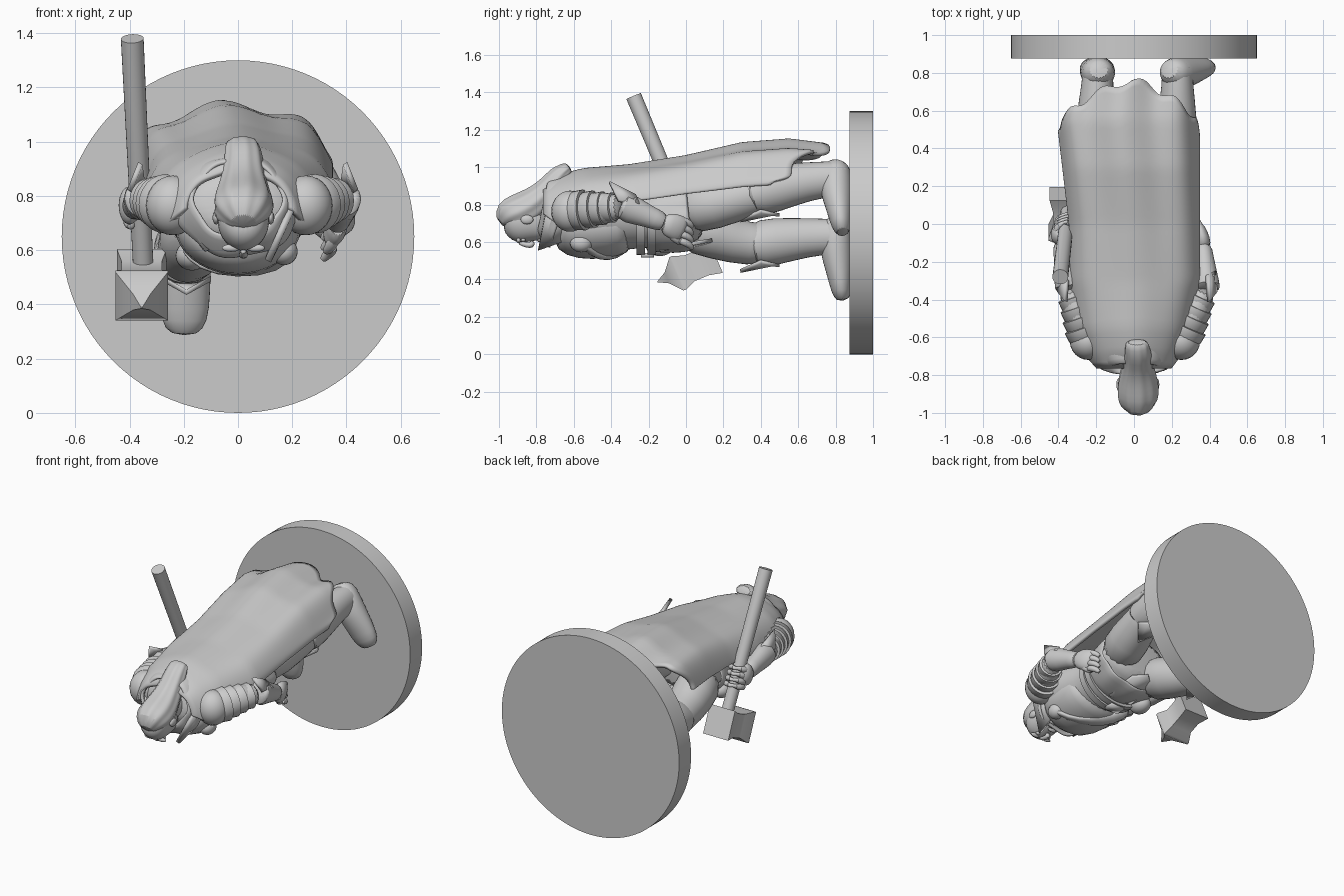
import bpy, bmesh, math
from mathutils import Vector, Matrix


def finish(name, bm, sub=0, angle=50, solid=0):
    bmesh.ops.recalc_face_normals(bm, faces=bm.faces)
    me = bpy.data.meshes.new(name)
    bm.to_mesh(me)
    bm.free()
    ob = bpy.data.objects.new(name, me)
    bpy.context.collection.objects.link(ob)
    if solid:
        m = ob.modifiers.new("thickness", 'SOLIDIFY')
        m.thickness, m.offset = solid, 0
    if sub:
        m = ob.modifiers.new("smooth", 'SUBSURF')
        m.levels = m.render_levels = sub
    bpy.ops.object.select_all(action='DESELECT')
    bpy.context.view_layer.objects.active = ob
    ob.select_set(True)
    bpy.ops.object.shade_smooth_by_angle(angle=math.radians(angle))
    return ob


def tube(name, pts, n=16, sub=1, phase=0, caps=True, solid=0, fold=None):
    """Loft of elliptical rings; each point is x, y, z, radius_x, radius_other."""
    bm = bmesh.new()
    P = [Vector(p[:3]) for p in pts]
    rings = []
    for i, p in enumerate(pts):
        t = (P[min(i + 1, len(P) - 1)] - P[max(i - 1, 0)]).normalized()
        ref = Vector((1, 0, 0)) if abs(t.x) < 0.9 else Vector((0, 0, 1))
        u = (ref - t * ref.dot(t)).normalized()
        v = t.cross(u)
        ring = []
        for k in range(n):
            a = math.tau * k / n + phase
            s = 1 + (fold(a, i) if fold else 0)
            ring.append(bm.verts.new(P[i] + s * (u * p[3] * math.cos(a) + v * p[-1] * math.sin(a))))
        rings.append(ring)
    for a, b in zip(rings, rings[1:]):
        for k in range(n):
            bm.faces.new((a[k], a[(k + 1) % n], b[(k + 1) % n], b[k]))
    if caps:
        bm.faces.new(rings[0])
        bm.faces.new(rings[-1])
    return finish(name, bm, sub, solid=solid)


def ball(name, c, r, rot=(0, 0, 0)):
    bm = bmesh.new()
    bmesh.ops.create_uvsphere(bm, u_segments=24, v_segments=14, radius=1)
    M = Matrix.Translation(c)
    for a, ang in zip('XYZ', rot):
        M = M @ Matrix.Rotation(math.radians(ang), 4, a)
    bm.transform(M @ Matrix.Diagonal((*r, 1)))
    return finish(name, bm)


def plate(name, outline, thick=0.025, sub=0):
    bm = bmesh.new()
    bm.faces.new([bm.verts.new(p) for p in outline])
    return finish(name, bm, sub, 30, thick)


# Round base standing on its edge
tube("base_disc", [(0, .875, .65, .65), (0, 1, .65, .65)], n=96, sub=0)

# Torso, breastplate, neck
tube("torso", [(0, -.73, .78, .12, .10), (0, -.68, .77, .22, .14), (0, -.58, .75, .26, .19),
               (0, -.42, .74, .25, .2), (0, -.25, .74, .21, .17), (0, -.1, .75, .23, .18),
               (0, .03, .76, .25, .17), (0, .1, .76, .2, .13)], n=24)
tube("breastplate", [(0, -.68, .71, .17, .12), (0, -.63, .69, .22, .17), (0, -.5, .69, .24, .19),
                     (0, -.36, .69, .23, .165), (0, -.3, .7, .2, .15)], n=24)
tube("neck", [(.01, -.65, .78, .1, .1), (.01, -.74, .76, .085, .085), (.02, -.82, .73, .08, .085)])

# Belts and hip armour
for i, y in enumerate((-.24, -.18)):
    tube("belt", [(0, y - .025, .72, .21 + .01 * i, .175), (0, y - .025, .72, .23 + .01 * i, .19),
                  (0, y + .02, .72, .235 + .01 * i, .19), (0, y + .02, .72, .215 + .01 * i, .175)], n=32, sub=0)
tube("hip_skirt", [(0, -.2, .73, .225, .175), (0, -.08, .74, .25, .19), (0, .02, .75, .27, .185)],
     n=36, caps=False, solid=.02, fold=lambda a, i: .02 * i * math.sin(9 * a))
plate("belt_buckle", [(-.06, -.24, .53), (.04, -.24, .53), (.04, -.17, .53), (-.06, -.17, .53)])
ball("belt_pouch", (-.17, -.14, .58), (.06, .075, .055))
plate("front_loincloth", [(-.09, -.14, .56), (.09, -.14, .56), (.08, .08, .6), (0, .14, .61), (-.08, .08, .59)], .02)

# Legs, boots, and feet
legs = {
    "forward": [(-.12, -.02, .7), (-.16, .16, .64), (-.19, .34, .58), (-.2, .48, .605), (-.2, .65, .625), (-.19, .8, .63)],
    "rear": [(.12, -.02, .78), (.17, .16, .80), (.21, .34, .85), (.225, .48, .89), (.23, .65, .925), (.23, .8, .94)]}
for nm, p in legs.items():
    R = [(.14, .15), (.14, .135), (.11, .115), (.11, .115), (.09, .09), (.08, .08)]
    tube(nm + "_thigh", [(*p[i], *R[i]) for i in range(4)])
    tube(nm + "_boot", [(*p[2], .1, .1), (*p[2], .122, .132), (*p[3], .117, .13),
                        (*p[4], .095, .105), (*p[5], .08, .095), (p[5][0], .87, p[5][2], .085, .095)])
    x, y, z = p[2]
    # pointed knee flap, blending into the boot
    plate(nm + "_knee_flap", [(x - .09, y + .06, z - .085), (x, y - .05, z - .135), (x + .09, y + .06, z - .085),
                              (x + .06, y + .12, z - .1), (x, y + .16, z - .105), (x - .06, y + .12, z - .1)], .02)
    tx, tz = ((-.2, .285), (.385, .645))[nm == "rear"]
    ax, az = p[5][0], p[5][2]
    q = lambda f: (ax + (tx - ax) * f, az + (tz - az) * f)
    tube(nm + "_foot", [(q(f)[0], fy, q(f)[1], w, h) for f, fy, w, h in
         ((-.3, .82, .05, .05), (-.15, .80, .09, .085), (.2, .80, .095, .09),
          (.55, .82, .095, .07), (.85, .83, .09, .055), (1.0, .84, .05, .035))])


# Arms, with layered shoulder plates and flared gauntlets
def arm(s, nm, wrist, shoulder, elbow):
    wrist, shoulder, elbow = Vector(wrist), Vector(shoulder), Vector(elbow)
    mid = shoulder.lerp(elbow, .5)
    tube(nm + "_upper_arm", [(*shoulder, .09, .1), (*mid, .08, .09), (*elbow, .065, .075)])
    ball(nm + "_shoulder", shoulder, (.1, .1, .11))
    for k in range(4):
        c = shoulder.lerp(elbow, .16 + .18 * k)
        d = (elbow - shoulder).normalized() * .032
        r = .104 - .009 * k
        tube(nm + "_shoulder_band", [(*(c - d), r * .85, r * .88), (*(c - d * .6), r * .95, r),
                                     (*(c + d), r, r * 1.05), (*(c + d * 1.1), r * .8, r * .8)], sub=0, n=24)
    a = elbow.lerp(wrist, -.08)
    b = elbow.lerp(wrist, .35)
    tube(nm + "_gauntlet", [(*a, .06, .06), (*a, .075, .09), (*b, .062, .07),
                            (*elbow.lerp(wrist, .75), .05, .055), (*wrist, .048, .053)])
    ex = elbow.x
    plate(nm + "_elbow_point", [(ex + s * .01, -.41, .92), (ex + s * .05, -.36, .82), (ex + s * .04, -.25, .80), (ex, -.27, .85)], .02)


arm(1, "right", (.365, -.11, .70), (.25, -.62, .765), (.385, -.33, .79))
arm(-1, "left", (-.385, -.09, .76), (-.24, -.62, .765), (-.35, -.33, .79))

# Open hand resting on the hip
tube("open_palm", [(.37, -.13, .70, .04, .05), (.365, -.08, .69, .04, .07), (.345, -.03, .67, .035, .072), (.335, -.01, .66, .025, .06)])
for k in range(4):
    z = .725 - .038 * k
    tube("open_finger", [(.35, -.04, z, .02), (.345, .0, z - .015, .021), (.325, .025, z - .03, .019), (.31, .035, z - .05, .013)], n=10)
tube("open_thumb", [(.36, -.09, .65, .025), (.34, -.05, .61, .023), (.32, -.02, .59, .014)], n=10)

# Hammer: round shaft, flared block, pyramid spike
top, low = Vector((-.39, -.28, 1.38)), Vector((-.345, .11, .45))
axis = (low - top).normalized()
tube("hammer_shaft", [(*top, .042), (*low, .037)], n=24, sub=0)
tube("hammer_head", [(-.355, .055 + .92 * s, .475 + .39 * s, r) for s, r in
                     ((-.225, .004), (-.17, .045), (-.115, .137), (-.1, .137), (-.04, .105), (.04, .105), (.115, .13))],
     n=4, sub=0, phase=math.pi / 4)
grip = top.lerp(low, (1.38 - .75) / .93)

# Gripping hand wrapped round the shaft
ball("gripping_palm", (-.40, grip.y - .04, .765), (.04, .055, .07))
for k in range(4):
    c = grip + axis * (.036 * k - .06)
    pts = []
    for j in range(6):
        a = math.radians(235 - 50 * j)
        pts.append((c.x + .055 * math.cos(a), c.y + .055 * math.sin(a), c.z + .024 * math.sin(a), .02))
    tube("gripping_finger", pts, n=10)

# Head, face, and swept-back hair
tube("head", [(.02, -.735, .635, .035, .03), (.02, -.755, .66, .07, .07), (.02, -.81, .70, .092, .11),
              (.02, -.88, .715, .1, .125), (.02, -.94, .725, .09, .1), (.02, -.97, .73, .055, .06)], n=20)
tube("nose", [(.02, -.9, .6, .012), (.02, -.85, .582, .016), (.02, -.825, .583, .02), (.02, -.815, .605, .012)], n=10)
ball("mouth", (.02, -.785, .613), (.03, .012, .014))
for s in (-1, 1):
    ball("eye", (.02 + s * .042, -.87, .612), (.017, .012, .012))
    ball("brow", (.02 + s * .045, -.895, .608), (.034, .012, .014))
    ball("ear", (.02 + s * .1, -.85, .72), (.014, .034, .025))
strands = lambda a, i: .035 * math.cos(9 * a)
tube("hair", [(.02, -.985, .69, .045, .045), (.02, -.955, .735, .095, .09), (.02, -.9, .755, .112, .1),
              (.02, -.83, .79, .105, .095), (.02, -.77, .84, .088, .08), (.02, -.72, .895, .075, .068),
              (.02, -.68, .95, .07, .06), (.015, -.645, .985, .062, .042), (.015, -.62, 1.0, .055, .03)], n=40, fold=strands)
tube("hair_tie", [(.02, -.755, .855, .087, .08), (.02, -.73, .885, .083, .075)], n=24)

# Collar, clasp, and chest sash
tube("scarf_collar", [(0, -.66, .76, .23, .2), (0, -.72, .78, .19, .165), (0, -.77, .79, .16, .14)],
     n=40, caps=False, solid=.025, fold=lambda a, i: .04 * math.sin(6 * a + i))
plate("standing_collar_right", [(.11, -.79, .56), (.13, -.62, .62), (.21, -.62, .76), (.2, -.75, .76)])
plate("standing_collar_left", [(-.11, -.74, .6), (-.13, -.62, .62), (-.23, -.62, .76), (-.2, -.72, .76)])
ball("shoulder_clasp", (.17, -.56, .595), (.05, .06, .05), (0, 30, 0))
tube("chest_sash", [(.22, -.58, .62, .03, .02), (.12, -.5, .535, .045, .02), (0, -.42, .512, .045, .02),
                    (-.12, -.34, .545, .04, .02), (-.2, -.28, .62, .03, .02)])

# Long cape: rows of y, left x, right x, ridge z, edge z
rows = [(-.76, -.19, .19, .90, .76), (-.68, -.26, .25, .955, .70), (-.55, -.31, .30, .99, .72), (-.3, -.33, .34, 1.01, .82),
        (0, -.335, .34, 1.055, .86), (.3, -.37, .34, 1.12, .89), (.55, -.40, .34, 1.135, .90), (.78, -.36, .34, 1.10, .92)]
bm = bmesh.new()
NU, NV = 60, 40
grid = []
for j in range(NV + 1):
    v = j / NV
    line = []
    for i in range(NU + 1):
        u = 2 * i / NU - 1
        hem = .76 - .29 * abs(u) ** 1.3 + .02 * math.sin(17 * u)
        y = -.76 + (hem + .76) * v
        k = max(r for r in range(len(rows) - 1) if rows[r][0] <= y + 1e-6)
        f = (y - rows[k][0]) / (rows[k + 1][0] - rows[k][0])
        _, xl, xr, zt, ze = [a + (b - a) * f for a, b in zip(rows[k], rows[k + 1])]
        ang = u * math.pi / 2
        x = (xl + xr) / 2 + (xr - xl) / 2 * math.sin(ang)
        # the cape hangs lower on the left than on the right
        z = ze + (zt - ze) * max(math.cos(ang), 0) ** (1 - .2 * u * v)
        z += (.003 + .02 * v * v) * math.cos(11 * u + .8 * v) - .008
        line.append(bm.verts.new((x, y, z)))
    grid.append(line)
for a, b in zip(grid, grid[1:]):
    for i in range(NU):
        bm.faces.new((a[i], a[i + 1], b[i + 1], b[i]))
finish("cape", bm, 0, 50, .02)
